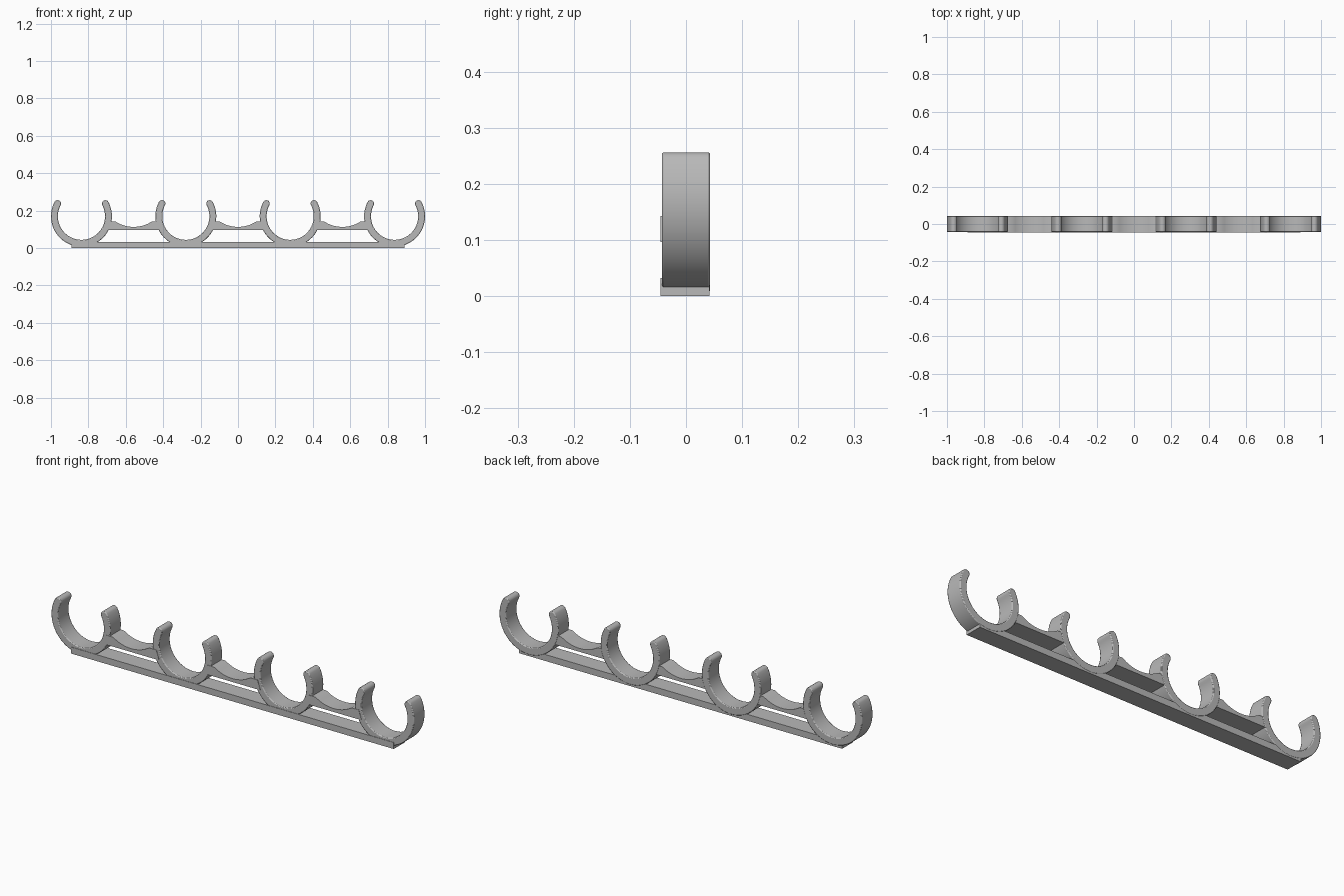
import bpy, bmesh
from math import sin, cos, radians

if "Cube" in bpy.data.objects:
    bpy.data.objects.remove(bpy.data.objects["Cube"])

gray = bpy.data.materials.new("plain gray plastic")
gray.use_nodes = True
gray.diffuse_color = (0.48, 0.48, 0.48, 1)
gray.node_tree.nodes["Principled BSDF"].inputs["Base Color"].default_value = (0.48, 0.48, 0.48, 1)

CENTER_Z, OUTER, INNER = 0.17, 0.163, 0.126
SPACING = 0.558
MID, WALL = (OUTER + INNER) / 2, (OUTER - INNER) / 2


def arc(cx, cz, r, start, end, steps):
    """Points along an arc, angles in degrees."""
    angles = [radians(start + (end - start) * i / steps) for i in range(steps + 1)]
    return [(cx + r * cos(a), cz + r * sin(a)) for a in angles]


def extrude_profile(name, points, x, front, back, bevel=0):
    """Extrude an x-z outline along y."""
    bm = bmesh.new()
    face = bm.faces.new([bm.verts.new((px, front, pz)) for px, pz in points])
    new = bmesh.ops.extrude_face_region(bm, geom=[face])["geom"]
    for v in new:
        if isinstance(v, bmesh.types.BMVert):
            v.co.y = back
    bmesh.ops.recalc_face_normals(bm, faces=bm.faces)
    mesh = bpy.data.meshes.new(name)
    bm.to_mesh(mesh)
    bm.free()
    mesh.materials.append(gray)
    obj = bpy.data.objects.new(name, mesh)
    bpy.context.collection.objects.link(obj)
    obj.location.x = x
    if bevel:
        mod = obj.modifiers.new("soft edges", "BEVEL")
        mod.width, mod.segments = bevel, 2
        mod.limit_method, mod.angle_limit = "ANGLE", radians(40)
    bpy.ops.object.select_all(action="DESELECT")
    obj.select_set(True)
    bpy.context.view_layer.objects.active = obj
    bpy.ops.object.shade_smooth_by_angle(angle=radians(30))
    return obj


# C-shaped clip outline with rounded tips
tip = 28
right_x, tip_z = MID * cos(radians(tip)), CENTER_Z + MID * sin(radians(tip))
clip = arc(0, CENTER_Z, OUTER, 180 - tip, 360 + tip, 56)
clip += arc(right_x, tip_z, WALL, tip, tip + 180, 10)[1:-1]
clip += arc(0, CENTER_Z, INNER, 360 + tip, 180 - tip, 56)
clip += arc(-right_x, tip_z, WALL, -tip, 180 - tip, 10)[1:-1]
for i in range(4):
    extrude_profile(f"clip_{i + 1}", clip, (i - 1.5) * SPACING, -0.043, 0.043, 0.004)

# Upper braces with a shallow cradle between neighbouring clips
cradle = arc(0, 0.293, 0.18, 245, 295, 16)
brace = [(-0.154, 0.096), (-0.139, 0.143), (-0.1, 0.143)] + cradle
brace += [(0.1, 0.143), (0.139, 0.143), (0.154, 0.096)]
for i in range(3):
    extrude_profile(f"brace_{i + 1}", brace, (i - 1) * SPACING, -0.045, 0.042)

# Long flat foot under all the clips
foot = [(-0.89, 0), (0.89, 0), (0.89, 0.032), (-0.89, 0.032)]
extrude_profile("foot_bar", foot, 0, -0.045, 0.042)
